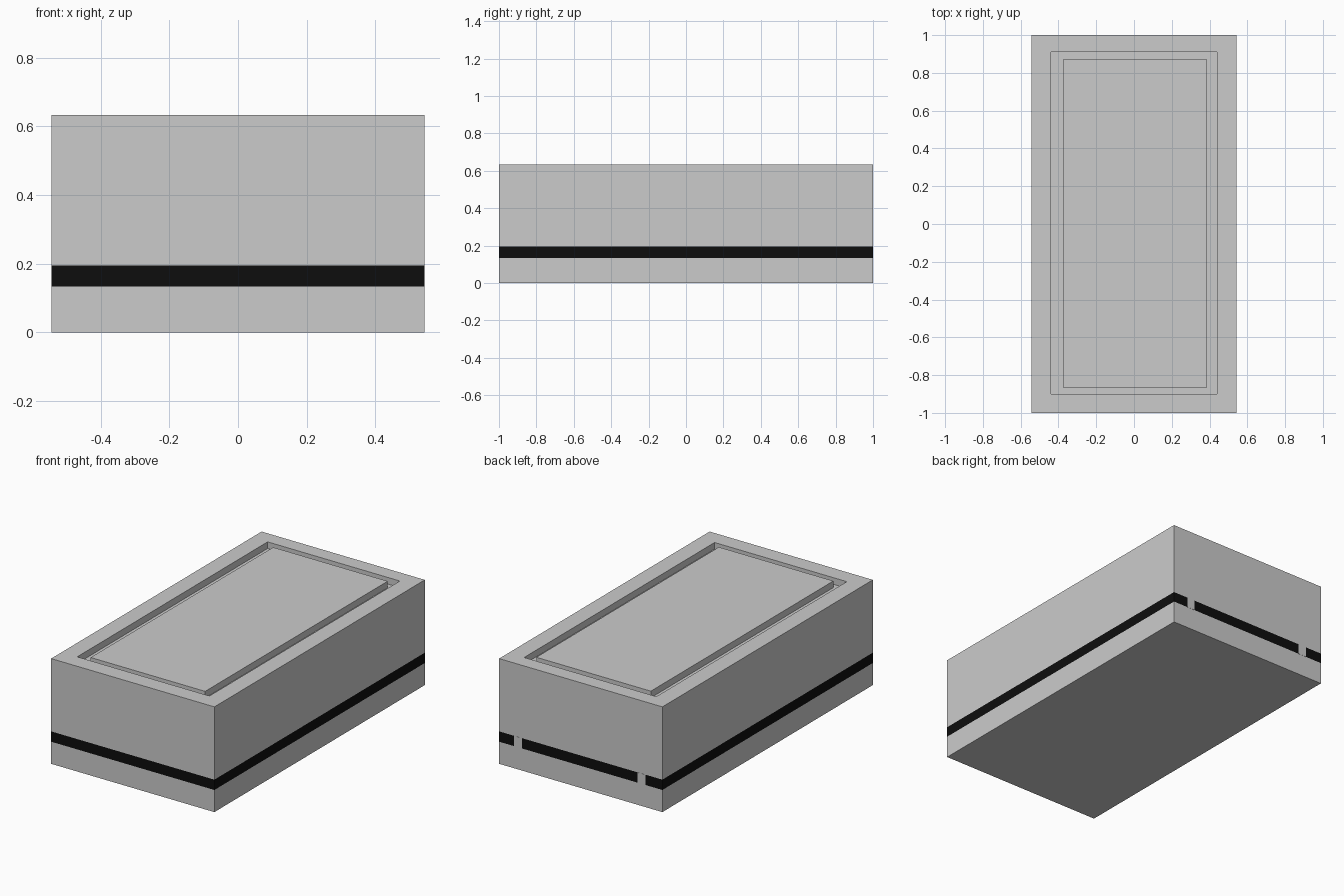
import bpy, bmesh

if "Cube" in bpy.data.objects:
    bpy.data.objects.remove(bpy.data.objects["Cube"])

W, L = 0.543, 1.0                     # half width, half length
Z_BASE, Z_BAND, Z_TOP = 0.133, 0.195, 0.633
GROOVE_DEPTH = 0.04

black = bpy.data.materials.new("black_band")
black.diffuse_color = (0.004, 0.004, 0.004, 1)
black.use_nodes = True
black.node_tree.nodes["Principled BSDF"].inputs["Base Color"].default_value = black.diffuse_color


def stacked_rects(name, rings, material=None):
    """Join successive rectangles (x0, x1, y0, y1, z) into a closed solid."""
    bm = bmesh.new()
    loops = [[bm.verts.new(p) for p in ((x0, y0, z), (x1, y0, z), (x1, y1, z), (x0, y1, z))]
             for x0, x1, y0, y1, z in rings]
    for a, b in zip(loops, loops[1:]):
        for i in range(4):
            j = (i + 1) % 4
            bm.faces.new((a[i], a[j], b[j], b[i]))
    bm.faces.new(loops[0][::-1])
    bm.faces.new(loops[-1])
    bmesh.ops.recalc_face_normals(bm, faces=bm.faces)
    mesh = bpy.data.meshes.new(name)
    bm.to_mesh(mesh)
    bm.free()
    if material:
        mesh.materials.append(material)
    obj = bpy.data.objects.new(name, mesh)
    bpy.context.collection.objects.link(obj)
    return obj


body = (-W, W, -L, L)
groove_outer = (-0.44, 0.44, -0.90, 0.91)
groove_inner = (-0.375, 0.387, -0.865, 0.87)
z_floor = Z_TOP - GROOVE_DEPTH

# Lower tray
stacked_rects("base", [(*body, 0), (*body, Z_BASE)])

# Black band between base and lid
stacked_rects("band", [(*body, Z_BASE), (*body, Z_BAND)], black)

# Lid with a rectangular groove around the raised top panel
stacked_rects("lid", [
    (*body, Z_BAND), (*body, Z_TOP),
    (*groove_outer, Z_TOP), (*groove_outer, z_floor),
    (*groove_inner, z_floor), (*groove_inner, Z_TOP),
])

# Two grey hinges bridging the band at the back
for side, x0, x1 in (("left", -0.432, -0.377), ("right", 0.391, 0.443)):
    rect = (x0, x1, L - 0.05, L + 0.001)
    stacked_rects(f"hinge_{side}", [(*rect, Z_BASE), (*rect, Z_BAND)])
